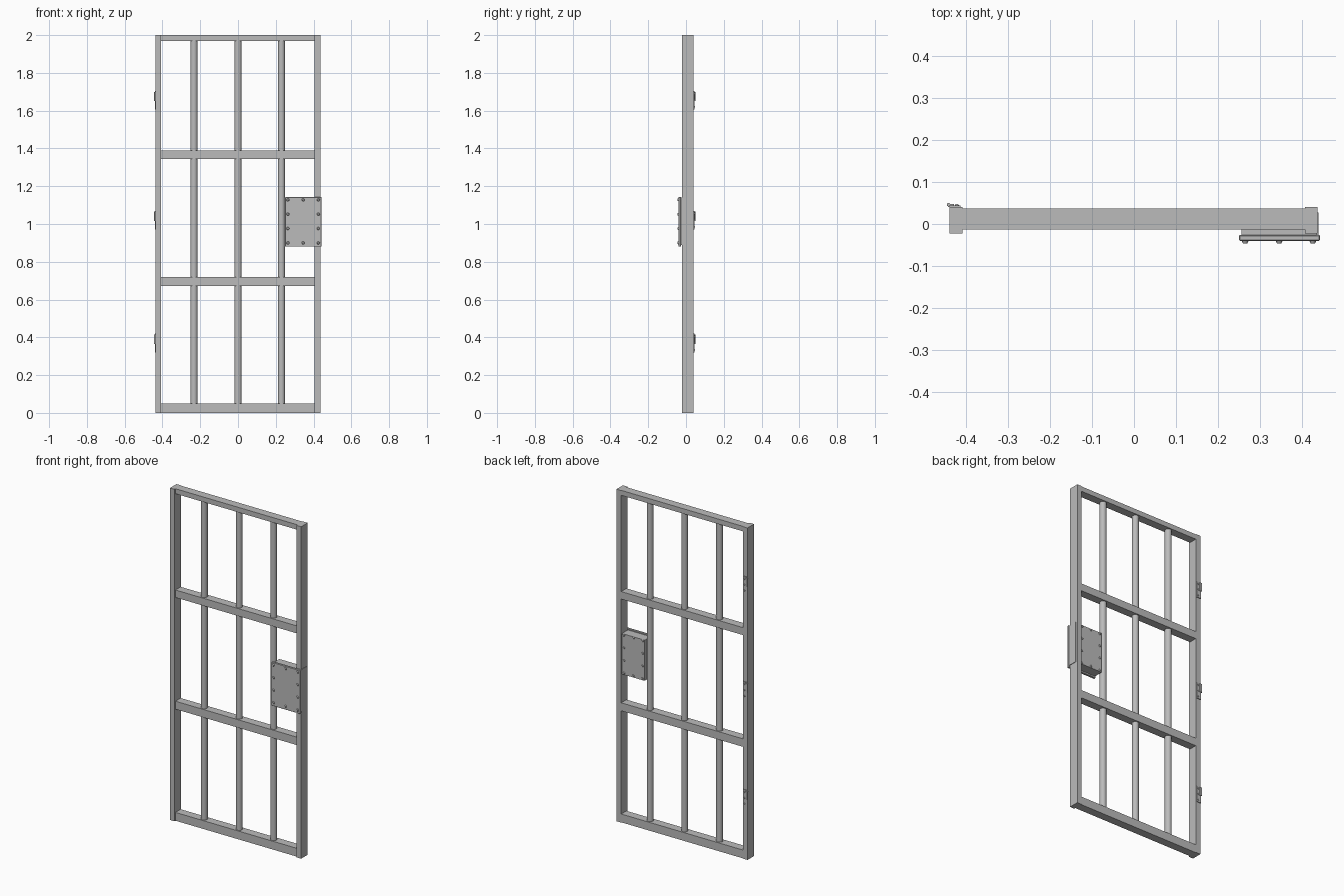
import bpy, bmesh
from mathutils import Matrix, Vector

cube = bpy.data.objects.get("Cube")
if cube:
    bpy.data.objects.remove(cube, do_unlink=True)

steel = bpy.data.materials.new("steel grey")
steel.use_nodes = True
GREY = (0.5, 0.5, 0.5, 1)
steel.diffuse_color = GREY
steel.node_tree.nodes["Principled BSDF"].inputs["Base Color"].default_value = GREY


def finish(name, bm, smooth=False):
    mesh = bpy.data.meshes.new(name)
    bm.to_mesh(mesh)
    bm.free()
    mesh.materials.append(steel)
    obj = bpy.data.objects.new(name, mesh)
    bpy.context.collection.objects.link(obj)
    if smooth:
        bpy.ops.object.select_all(action='DESELECT')
        obj.select_set(True)
        bpy.context.view_layer.objects.active = obj
        bpy.ops.object.shade_smooth_by_angle()
    return obj


def box(name, x, y, z, bevel=0):
    """Box from (min, max) ranges."""
    bm = bmesh.new()
    bmesh.ops.create_cube(bm, size=1)
    for v in bm.verts:
        v.co = Vector([(a + b) / 2 + c * (b - a) for (a, b), c in zip((x, y, z), v.co)])
    if bevel:
        bmesh.ops.bevel(bm, geom=bm.edges[:], offset=bevel, segments=1, affect='EDGES')
    return finish(name, bm)


def rod(name, x, y, z, radius, sides=24):
    """Upright round bar."""
    bm = bmesh.new()
    bmesh.ops.create_cone(bm, cap_ends=True, segments=sides, radius1=radius, radius2=radius,
                          depth=z[1] - z[0],
                          matrix=Matrix.Translation((x, y, (z[0] + z[1]) / 2)))
    return finish(name, bm, True)


def rivets(name, points, y, facing, radius, height):
    """Domed heads standing on a plane of constant y."""
    bm = bmesh.new()
    turn = Matrix.Rotation(1.5708 * -facing, 4, 'X')
    for x, z in points:
        bmesh.ops.create_cone(bm, cap_ends=True, segments=12, radius1=radius,
                              radius2=radius * 0.65, depth=height,
                              matrix=Matrix.Translation((x, y + facing * height / 2, z)) @ turn)
    return finish(name, bm, True)


# Frame: two posts and four rails
POST_Y, RAIL_Y = (-0.022, 0.04), (-0.013, 0.037)
box("hinge_post", (-0.438, -0.408), POST_Y, (0, 2))
box("lock_post", (0.406, 0.436), POST_Y, (0, 2))
for name, z in (("bottom_rail", (0, 0.05)), ("lower_rail", (0.672, 0.72)),
                ("upper_rail", (1.345, 1.39)), ("top_rail", (1.97, 2))):
    box(name, (-0.408, 0.406), RAIL_Y, z)

# Round bars
for i, x in enumerate((-0.233, 0, 0.23)):
    rod(f"bar_{i + 1}", x, 0.012, (0.03, 1.98), 0.019)

# Lock case with riveted cover and edge plate
box("lock_case", (0.255, 0.406), (-0.027, 0.03), (0.89, 1.135))
box("lock_case_lip", (0.4, 0.436), (-0.027, -0.02), (0.89, 1.135))
box("lock_cover", (0.25, 0.442), (-0.040, -0.026), (0.88, 1.143), 0.002)
box("lock_edge_plate", (0.434, 0.439), (-0.027, 0.027), (0.89, 1.14))


def border(columns):
    rows = [0.9 + 0.076 * i for i in range(4)]
    return [(x, z) for x in columns for z in rows
            if x != columns[1] or z in (rows[0], rows[3])]


rivets("cover_rivets", border((0.264, 0.345, 0.425)), -0.040, -1, 0.008, 0.006)
rivets("case_rivets", border((0.268, 0.33, 0.393)), 0.03, 1, 0.007, 0.005)

# Hinges on the back of the hinge post
for name, z in (("upper", 1.65), ("middle", 1.015), ("lower", 0.365)):
    box(f"{name}_hinge_leaf", (-0.44, -0.412), (0.04, 0.044), (z - 0.045, z + 0.055))
    box(f"{name}_hinge_wrap", (-0.442, -0.428), (0.04, 0.048), (z, z + 0.05))
    rod(f"{name}_hinge_barrel", -0.441, 0.046, (z, z + 0.05), 0.004, 12)
    rivets(f"{name}_hinge_screws", [(-0.421, z + d) for d in (-0.03, 0.005, 0.04)],
           0.044, 1, 0.005, 0.003)
